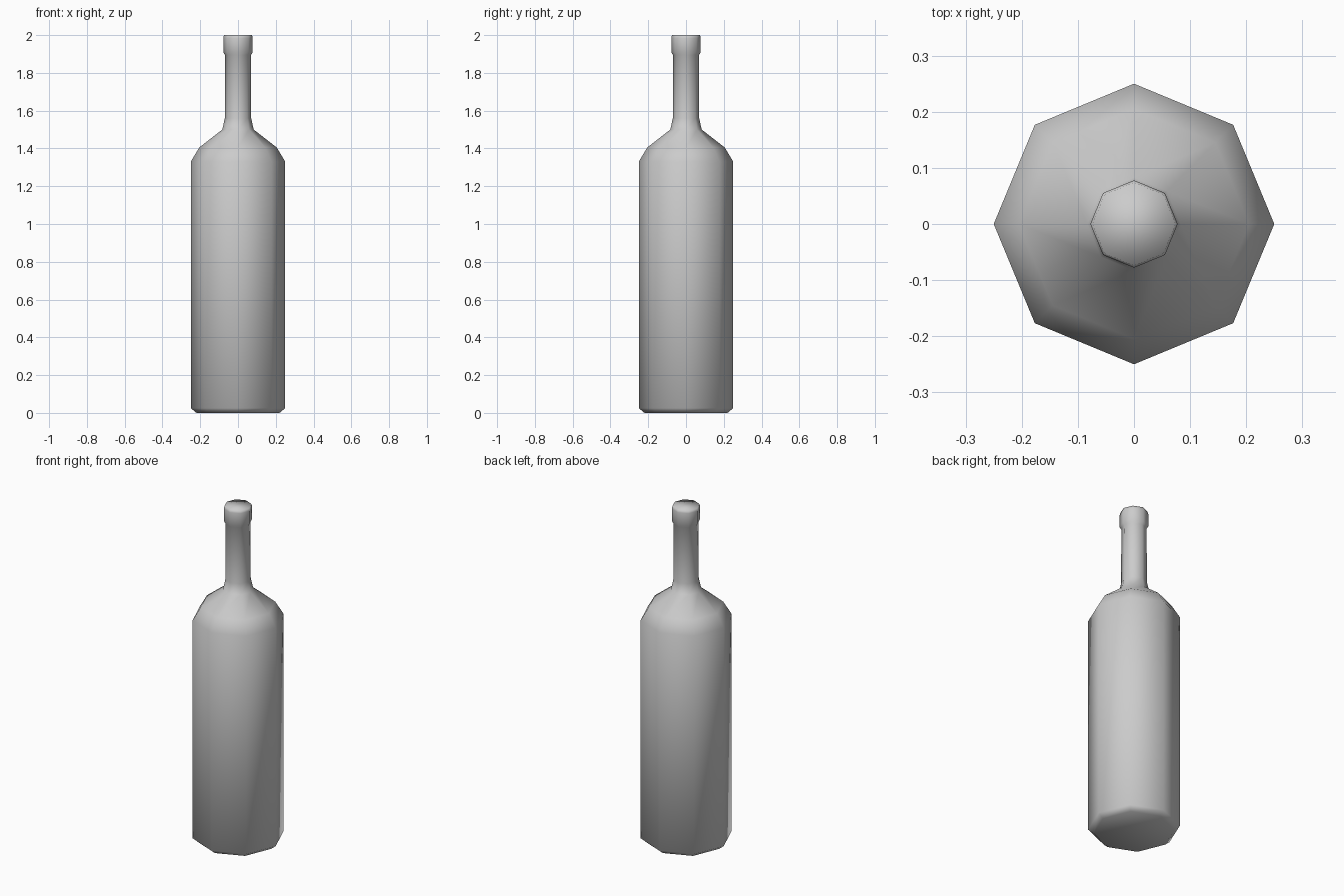
import bpy
import bmesh
from math import cos, sin, pi

cube = bpy.data.objects.get("Cube")
if cube:
    bpy.data.objects.remove(cube, do_unlink=True)

SIDES = 8

# Glass colour
GREY = (0.6, 0.6, 0.6, 1.0)
glass = bpy.data.materials.new("grey_glass")
glass.use_nodes = True
glass.diffuse_color = GREY
glass.node_tree.nodes["Principled BSDF"].inputs["Base Color"].default_value = GREY

# Bottle outline from base to mouth: (radius, height)
profile = [
    (0.22, 0.0), (0.25, 0.025),                  # base bevel
    (0.25, 1.33), (0.205, 1.405),                # body and shoulder
    (0.083, 1.5), (0.07, 1.56),                  # neck root
    (0.069, 1.895), (0.078, 1.91),               # neck and lip underside
    (0.078, 1.985), (0.074, 2.0),                # lip
]


def lathe(name, outline, material):
    """Stack octagonal rings along the outline and close both ends."""
    bm = bmesh.new()
    rings = [[bm.verts.new((r * cos(2 * pi * i / SIDES), r * sin(2 * pi * i / SIDES), z))
              for i in range(SIDES)] for r, z in outline]
    for low, high in zip(rings, rings[1:]):
        for i in range(SIDES):
            j = (i + 1) % SIDES
            bm.faces.new((low[i], low[j], high[j], high[i]))
    bm.faces.new(rings[0][::-1])
    bm.faces.new(rings[-1])
    for face in bm.faces:
        face.smooth = True
    mesh = bpy.data.meshes.new(name)
    bm.to_mesh(mesh)
    bm.free()
    mesh.materials.append(material)
    obj = bpy.data.objects.new(name, mesh)
    bpy.context.collection.objects.link(obj)
    return obj


lathe("bottle", profile, glass)
